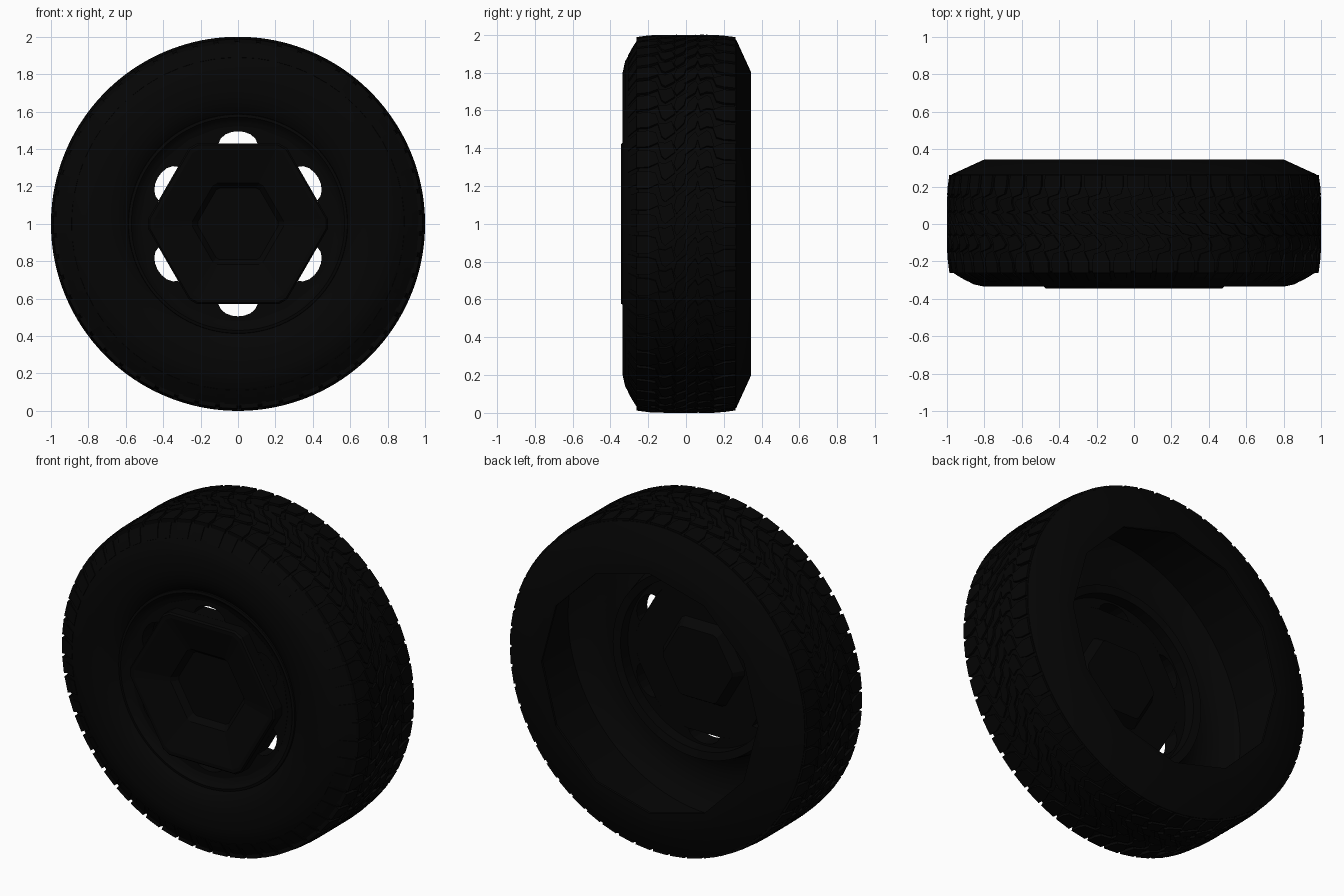
import bpy, bmesh, math
from math import sin, cos, radians, tau

cube = bpy.data.objects.get("Cube")
if cube:
    bpy.data.objects.remove(cube)

black = bpy.data.materials.new("black_rubber")
black.use_nodes = True
COLOUR = (0.0015, 0.0015, 0.0015, 1)
black.diffuse_color = COLOUR
bsdf = black.node_tree.nodes["Principled BSDF"]
bsdf.inputs["Base Color"].default_value = COLOUR
bsdf.inputs["Roughness"].default_value = 0.8


def at(r, a, y):
    """Point at radius r and angle a around the axle."""
    return (r * cos(a), y, 1 + r * sin(a))


def finish(bm, name, smooth=None):
    bmesh.ops.remove_doubles(bm, verts=bm.verts, dist=0.0005)
    bmesh.ops.recalc_face_normals(bm, faces=bm.faces)
    mesh = bpy.data.meshes.new(name)
    bm.to_mesh(mesh)
    bm.free()
    mesh.materials.append(black)
    obj = bpy.data.objects.new(name, mesh)
    bpy.context.collection.objects.link(obj)
    if smooth:
        bpy.ops.object.select_all(action='DESELECT')
        obj.select_set(True)
        bpy.context.view_layer.objects.active = obj
        bpy.ops.object.shade_smooth_by_angle(angle=radians(smooth))
    return obj


def lathe(name, profile, angles, closed=True, smooth=None, facets=()):
    """Turn (radius, y) points around the axle; points listed in facets become 12-sided."""
    bm = bmesh.new()
    rings = []
    for i, (r, y) in enumerate(profile):
        ring = []
        for a in angles:
            k = 1
            if i in facets:
                step = tau / 12
                k = cos(step / 2) / cos(a % step - step / 2)
            ring.append(bm.verts.new(at(r * k, a, y)))
        rings.append(ring)
    n = len(angles)
    for i in range(len(rings) if closed else len(rings) - 1):
        p, q = rings[i], rings[(i + 1) % len(rings)]
        for j in range(n):
            k = (j + 1) % n
            bm.faces.new((p[j], p[k], q[k], q[j]))
    return finish(bm, name, smooth)


circle = [tau * i / 96 for i in range(96)]

# Tyre: rounded front sidewall, chamfered back with a faceted opening, hollow inside
tyre_profile = [
    (0.56, -0.26), (0.59, -0.292), (0.64, -0.32), (0.70, -0.333),
    (0.80, -0.335), (0.86, -0.322), (0.92, -0.286), (0.975, -0.25),
    (0.988, -0.13), (0.988, 0.13), (0.975, 0.265), (0.80, 0.345),
    (0.72, 0.345), (0.72, 0.33), (0.80, 0.33), (0.945, 0.25),
    (0.945, -0.23), (0.86, -0.295), (0.72, -0.315), (0.60, -0.275), (0.56, -0.24)]
lathe("tyre", tyre_profile, circle, smooth=30, facets=(12, 13))

# Rim flange and barrel
rim_profile = [
    (0.59, -0.27), (0.585, -0.297), (0.57, -0.30), (0.555, -0.285),
    (0.54, -0.275), (0.505, -0.265), (0.505, -0.10), (0.55, -0.09), (0.575, -0.2)]
lathe("rim", rim_profile, circle, smooth=30)

# Dished hexagonal centre plate with trimmed corners and a sunken hexagon
hex_angles = [radians(60 * i + s) for i in range(6) for s in (-3, 3)]
lathe("hex_plate", [
    (0, -0.255), (0.215, -0.255), (0.245, -0.29), (0.45, -0.345),
    (0.472, -0.345), (0.482, -0.335), (0.482, -0.24), (0.47, -0.17),
    (0.27, -0.17), (0.23, -0.11), (0, -0.11)], hex_angles, closed=False)

# Web disc: each sixth has one window between the plate and the rim
bm = bmesh.new()
half = [(0, 0.495), (4, 0.492), (8, 0.483), (11.5, 0.465), (13.5, 0.443)]
columns = [(-a, r) for a, r in reversed(half[1:])] + half
columns = [(-30, 0.47)] + columns + [(30, 0.47)]
for sector in range(6):
    grid = []
    for deg, top in columns:
        a = radians(30 + 60 * sector + deg)
        low = min(top, 0.43 / cos(radians(deg)))
        grid.append([bm.verts.new(at(r, a, -0.22)) for r in (0.3, low, top, 0.52)])
    for p, q in zip(grid, grid[1:]):
        bm.faces.new((p[0], p[1], q[1], q[0]))
        bm.faces.new((p[2], p[3], q[3], q[2]))
web = finish(bm, "wheel_web")
thick = web.modifiers.new("thickness", 'SOLIDIFY')
thick.thickness = 0.1
thick.offset = 0

# Tread blocks: outlines as (y, fraction of pitch)
PITCHES = 54


def crown(y):
    """Outer radius of the tread across its width."""
    return 1.0 - 0.012 * max(0, (abs(y) - 0.12) / 0.14) ** 2


def tread_row(name, outline, shift=0.0, flip=False):
    bm = bmesh.new()
    for i in range(PITCHES):
        top, base = [], []
        for y, t in outline:
            a = tau * (i + shift + (-t if flip else t)) / PITCHES
            y = -y if flip else y
            top.append(bm.verts.new(at(crown(y), a, y)))
            base.append(bm.verts.new(at(0.96, a, y)))
        bm.faces.new(top)
        for j in range(len(top)):
            k = (j + 1) % len(top)
            bm.faces.new((top[j], top[k], base[k], base[j]))
    return finish(bm, name)


shoulder = [(0.16, 0.1), (0.2, 0.0), (0.262, 0.0), (0.262, 0.82), (0.2, 0.82), (0.142, 0.6)]
middle = [(0.075, 0.0), (0.11, 0.15), (0.15, 0.1), (0.13, 0.8), (0.11, 0.95), (0.058, 0.6)]
centre = [(-0.01, 0.0), (0.05, 0.4), (0.065, 0.9), (0.05, 1.2), (0.01, 0.8)]
for side, flip in (("back", False), ("front", True)):
    offset = 0.45 if flip else 0.0
    tread_row(side + "_shoulder_blocks", shoulder, offset, flip)
    tread_row(side + "_middle_blocks", middle, offset + 0.5, flip)
    tread_row(side + "_centre_blocks", centre, offset + 0.2, flip)

# Front shoulder lugs running down onto the sidewall
bm = bmesh.new()
for i in range(PITCHES):
    a0 = tau * (i + 0.45) / PITCHES
    a1 = a0 - tau * (0.78 if i % 2 else 0.6) / PITCHES
    section = [(0.985, -0.25), (0.93, -0.285), (0.89, -0.307), (0.88, -0.29), (0.95, -0.24)]
    ends = [[bm.verts.new(at(r, a, y)) for r, y in section] for a in (a0, a1)]
    for end in ends:
        bm.faces.new(end)
    for j in range(len(section)):
        k = (j + 1) % len(section)
        bm.faces.new((ends[0][j], ends[0][k], ends[1][k], ends[1][j]))
finish(bm, "front_shoulder_lugs")
